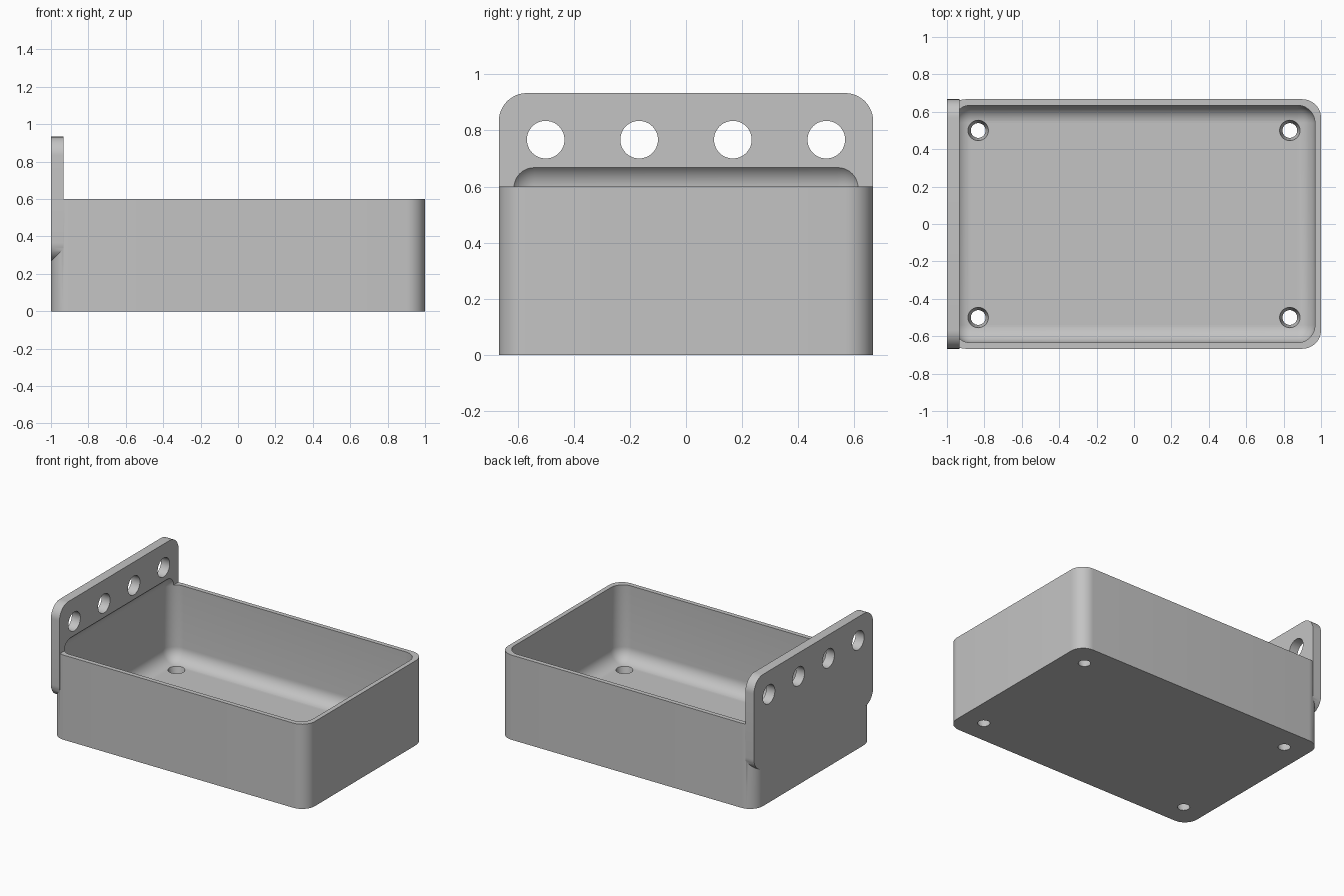
import bpy, bmesh, math
from mathutils import Matrix, Vector

default = bpy.data.objects.get("Cube")
if default:
    bpy.data.objects.remove(default, do_unlink=True)

grey = bpy.data.materials.new("matte grey")
grey.use_nodes = True
grey.diffuse_color = (0.55, 0.55, 0.55, 1)
grey.node_tree.nodes["Principled BSDF"].inputs["Base Color"].default_value = grey.diffuse_color


def add_object(name, bm):
    mesh = bpy.data.meshes.new(name)
    bmesh.ops.recalc_face_normals(bm, faces=bm.faces)
    bm.to_mesh(mesh)
    bm.free()
    mesh.materials.append(grey)
    obj = bpy.data.objects.new(name, mesh)
    bpy.context.collection.objects.link(obj)
    return obj


def rounded_block(name, low, high, radius, axis=None):
    """Block with rounded edges: those along one axis, or all of them."""
    low, high = Vector(low), Vector(high)
    bm = bmesh.new()
    bmesh.ops.create_cube(bm, size=1)
    for v in bm.verts:
        v.co = Vector((v.co[i] + 0.5) * (high[i] - low[i]) + low[i] for i in range(3))
    edges = [e for e in bm.edges if axis is None
             or abs((e.verts[0].co - e.verts[1].co).normalized()[axis]) > 0.9]
    bmesh.ops.bevel(bm, geom=edges, offset=radius, segments=12, profile=0.5, affect='EDGES')
    return add_object(name, bm)


def drill(name, centre, r_low, r_high, depth, along_x=False):
    bm = bmesh.new()
    turn = Matrix.Rotation(math.pi / 2, 4, 'Y') if along_x else Matrix()
    bmesh.ops.create_cone(bm, cap_ends=True, segments=48, radius1=r_low, radius2=r_high,
                          depth=depth, matrix=Matrix.Translation(centre) @ turn)
    return add_object(name, bm)


def combine(target, tool, operation):
    mod = target.modifiers.new(operation, 'BOOLEAN')
    mod.operation, mod.object, mod.solver = operation, tool, 'EXACT'
    bpy.context.view_layer.objects.active = target
    bpy.ops.object.modifier_apply(modifier=mod.name)
    bpy.data.objects.remove(tool, do_unlink=True)


# Tray body with the hanging plate merged into its end wall
W, FLOOR, WALL = 0.667, 0.067, 0.032
tray = rounded_block("hanging_tray", (-1, -W, 0), (1, W, 0.6), 0.1, axis=2)
plate = rounded_block("hanging_plate", (-1, -W, 0.267), (-0.933, W, 0.933), 0.1, axis=0)
combine(tray, plate, 'UNION')

# Hollow with soft edges, reaching up into the plate
hollow = rounded_block("hollow", (WALL - 1, WALL - W, FLOOR), (1 - WALL, W - WALL, 0.689), 0.095)
combine(tray, hollow, 'DIFFERENCE')

# Tapered drain holes in the floor
for x in (-0.833, 0.833):
    for y in (-0.5, 0.5):
        combine(tray, drill("drain_hole", (x, y, FLOOR / 2), 0.032, 0.062, 2 * FLOOR), 'DIFFERENCE')

# Row of hanging holes in the plate
for y in (-0.5, -0.167, 0.167, 0.5):
    hole = drill("hanging_hole", (-0.967, y, 0.767), 0.067, 0.067, 0.2, along_x=True)
    combine(tray, hole, 'DIFFERENCE')

bpy.ops.object.select_all(action='DESELECT')
tray.select_set(True)
bpy.context.view_layer.objects.active = tray
bpy.ops.object.shade_smooth_by_angle(angle=math.radians(30))
